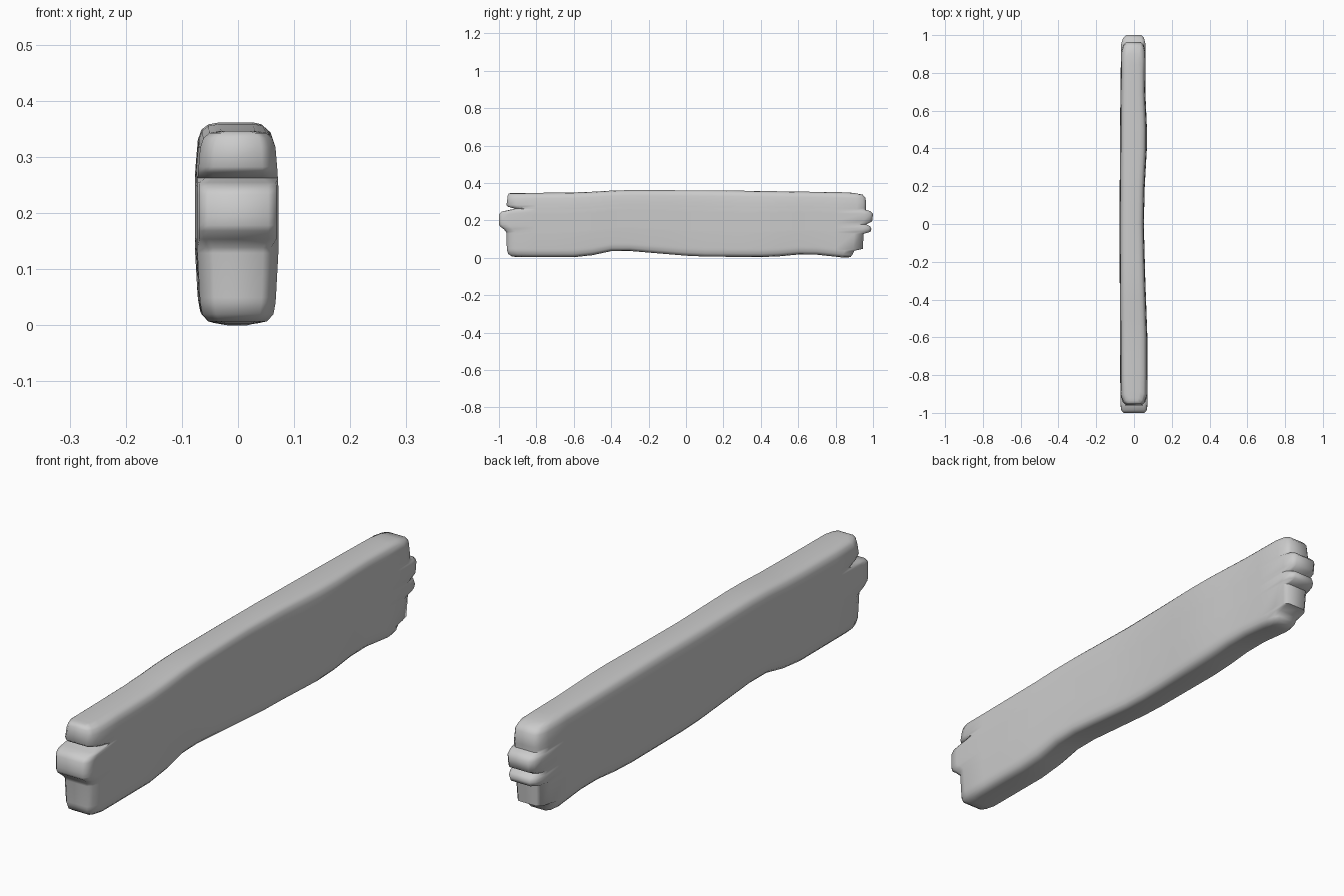
import bpy, bmesh

cube = bpy.data.objects.get("Cube")
if cube:
    bpy.data.objects.remove(cube)


def lerp(table, v):
    """Piecewise linear lookup in a list of (key, value) pairs."""
    if v <= table[0][0]:
        return table[0][1]
    for (a, p), (b, q) in zip(table, table[1:]):
        if v <= b:
            return p + (q - p) * (v - a) / (b - a)
    return table[-1][1]


# Wavy outlines along the length
bottom = [(-.95, .003), (-.55, .003), (-.37, .042), (.05, .007), (.45, .003), (.65, .022), (.85, 0)]
top = [(-.9, .346), (-.55, .35), (-.35, .362), (.2, .36), (.85, .35), (.95, .335)]
left_side = [(-.95, .072), (-.6, .071), (-.3, .06), (0, .052), (.2, .057), (.45, .071), (.7, .06), (1, .062)]
right_side = [(-1, .072), (0, .077), (.6, .073), (1, .068)]

# Height, front end, back end, width factor: tongue and notches come from the ends
levels = [
    (.003, -.90, .85, .45), (.007, -.93, .88, .72), (.02, -.95, .89, .88),
    (.04, -.957, .90, .93), (.05, -.958, .945, .94), (.13, -.96, .95, 1),
    (.14, -.962, .985, 1), (.155, -.975, .992, 1), (.17, -.995, .985, 1),
    (.18, -1, .965, 1), (.195, -1, .995, 1), (.235, -1, 1, 1),
    (.25, -.985, .985, 1), (.257, -.95, .962, .99), (.265, -.915, .962, .99),
    (.275, -.95, .963, .98), (.285, -.96, .963, .97), (.32, -.955, .96, .93),
    (.337, -.953, .945, .85), (.346, -.948, .90, .7), (.35, -.935, .86, .42)]

middle = [-.8 + .1 * i for i in range(17)]


def warp(y, z):
    """Bend a nominal height so the top and bottom follow their outlines."""
    low, high = lerp(bottom, y), lerp(top, y)
    return low + (z - .003) / .347 * (high - low)


bm = bmesh.new()
rings = []
for z, front, back, width in levels:
    # Rounded ends around fixed middle stations
    tongue = .15 < z < .26
    end = .75 if tongue else .62
    stations = [(front, end), (front + .015, end + .2), (front + .05, 1)]
    stations += [(y, 1) for y in middle]
    stations += [(back - .05, 1), (back - .015, .85), (back, .62)]
    ring = []
    for side, table in ((1, left_side), (-1, right_side)):
        row = []
        for y, taper in stations:
            h = warp(y, z) if abs(y) < .85 else warp(.85 if y > 0 else -.85, z)
            row.append(bm.verts.new((side * lerp(table, y) * width * taper, y, h)))
        ring.append(row)
    rings.append(ring)

# Sides and ends
for lower, upper in zip(rings, rings[1:]):
    a = lower[0] + lower[1][::-1]
    b = upper[0] + upper[1][::-1]
    for i in range(len(a)):
        j = (i + 1) % len(a)
        bm.faces.new((a[i], a[j], b[j], b[i]))
# Top and bottom strips
for left, right in (rings[0], rings[-1]):
    for i in range(len(left) - 1):
        bm.faces.new((left[i], left[i + 1], right[i + 1], right[i]))
bmesh.ops.recalc_face_normals(bm, faces=bm.faces)

mesh = bpy.data.meshes.new("plank")
bm.to_mesh(mesh)
bm.free()
plank = bpy.data.objects.new("plank", mesh)
bpy.context.collection.objects.link(plank)

grey = bpy.data.materials.new("plain grey")
grey.use_nodes = True
colour = (.6, .6, .6, 1)
grey.diffuse_color = colour
grey.node_tree.nodes["Principled BSDF"].inputs["Base Color"].default_value = colour
mesh.materials.append(grey)

bpy.ops.object.select_all(action="DESELECT")
plank.select_set(True)
bpy.context.view_layer.objects.active = plank
bpy.ops.object.shade_smooth_by_angle(angle=.9)
